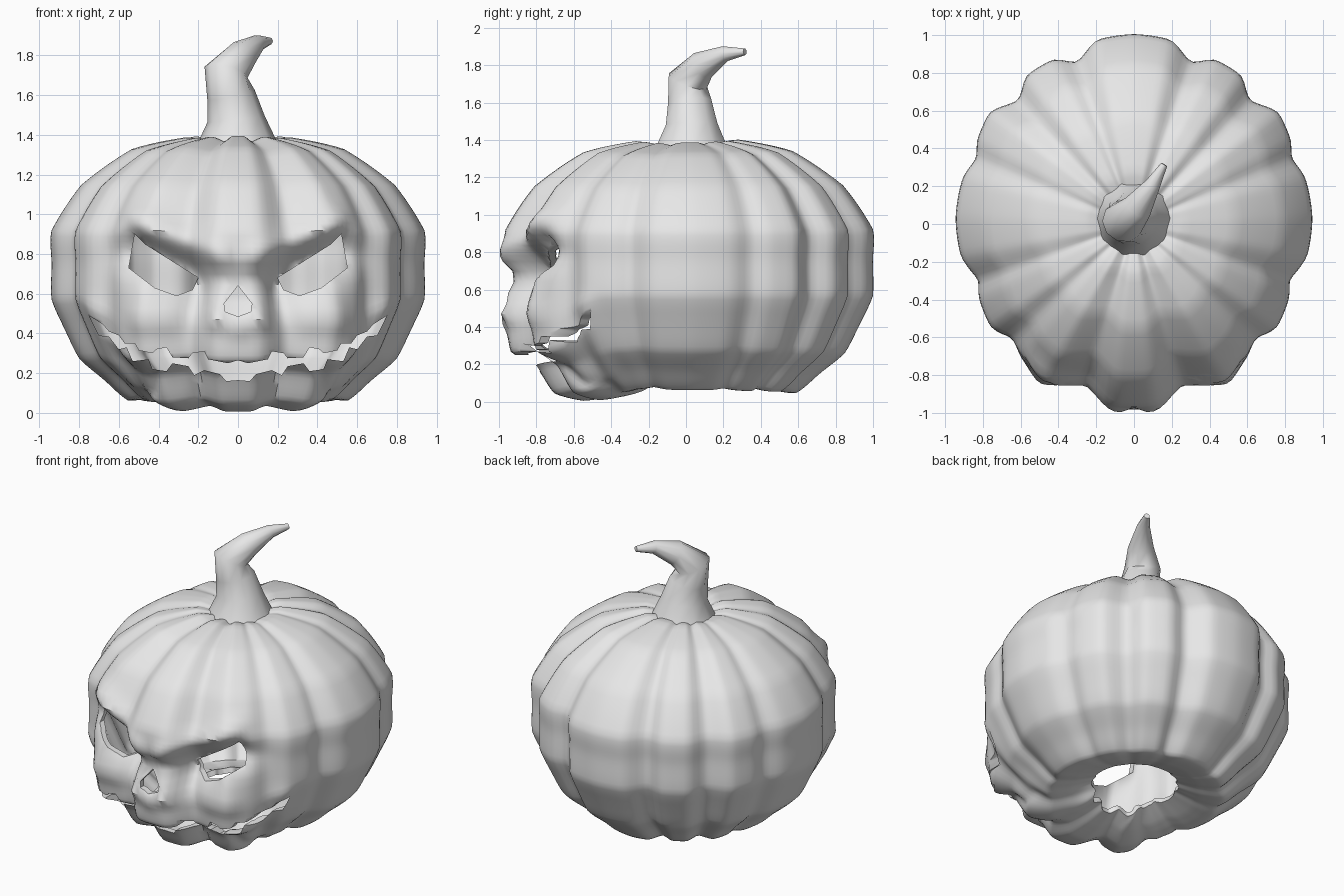
import bpy, bmesh, math
from mathutils import Vector

cube = bpy.data.objects.get("Cube")
if cube:
    bpy.data.objects.remove(cube, do_unlink=True)

grey = bpy.data.materials.new("plain_grey")
grey.use_nodes = True
grey.diffuse_color = (0.8, 0.8, 0.8, 1)
grey.node_tree.nodes["Principled BSDF"].inputs["Base Color"].default_value = (0.8, 0.8, 0.8, 1)


def make_object(name, bm):
    mesh = bpy.data.meshes.new(name)
    bm.to_mesh(mesh)
    bm.free()
    mesh.materials.append(grey)
    ob = bpy.data.objects.new(name, mesh)
    bpy.context.collection.objects.link(ob)
    return ob


def activate(ob):
    bpy.ops.object.select_all(action='DESELECT')
    ob.select_set(True)
    bpy.context.view_layer.objects.active = ob


def smoothstep(a, b, v):
    t = min(1, max(0, (v - a) / (b - a)))
    return t * t * (3 - 2 * t)


def spline(pts, steps):
    """Taut curve through 2D points: halfway between straight lines and Catmull-Rom."""
    out = []
    for i in range(len(pts) - 1):
        a, b, c, d = (Vector(pts[min(max(k, 0), len(pts) - 1)]) for k in range(i - 1, i + 3))
        for s in range(steps):
            t = s / steps
            curve = 0.5 * (2 * b + (c - a) * t + (2 * a - 5 * b + 4 * c - d) * t * t
                           + (3 * b - a - 3 * c + d) * t ** 3)
            out.append(b.lerp(c, t).lerp(curve, 0.5))
    return out + [Vector(pts[-1])]


# Lobed outline: (degrees from the back, radius), the same on both sides
LOBES = [(0, 1), (11.6, .99), (19.4, .895), (25.8, .966), (36, .966), (43, .885), (52, .962),
         (62.6, .935), (67, .895), (74.5, .934), (88, .94), (101, .927), (110, .868),
         (115, .904), (126, .93), (133, .88), (140, .93), (150, .955), (158, .89),
         (163.5, .85), (168, .90), (173, .965), (180, .965)]
# Profiles from the bottom hole to the stem: (radius factor, height)
TOP = [(1, .92), (.84, 1.15), (.57, 1.33), (.28, 1.39), (.13, 1.36)]
BACK = [(.29, .13), (.44, .08), (.59, .06), (.72, .165), (.85, .27), (.93, .42), (1, .57),
        (1, .75)] + TOP
FRONT = [(.28, .07), (.42, .03), (.57, .01), (.73, .05), (.83, .19), (.97, .27), (.99, .42),
         (1, .75)] + TOP
# Face relief strokes: start, end, width, amount
STROKES = [((.08, .79), (.5, .98), .06, .035),    # brow
           ((.22, .66), (.52, .81), .09, -.12),   # eye socket
           ((0, .67), (.1, .67), .045, -.055),    # nose bridge
           ((.11, .47), (.11, .47), .05, .04),    # nostril wing
           ((0, .46), (0, .44), .06, .03),        # nose tip
           ((.2, .52), (.2, .58), .05, -.03),     # nose side
           ((0, .57), (0, .54), .045, -.04),      # nose hollow
           ((.35, .47), (.48, .48), .08, .035),   # cheek
           ((.72, .50), (.74, .52), .05, .04),    # mouth corner
           ((.2, .06), (.2, .18), .03, -.03),     # chin creases
           ((.44, .10), (.42, .24), .03, -.03)]


def lobe_radius(deg):
    for (a, r), (b, s) in zip(LOBES, LOBES[1:]):
        if deg <= b:
            return r + (s - r) * (deg - a) / (b - a)
    return LOBES[-1][1]


def relief(x, z):
    p, total = Vector((abs(x), z)), 0
    for a, b, width, amount in STROKES:
        a, d = Vector(a), Vector(b) - Vector(a)
        t = 0 if d.length == 0 else min(1, max(0, (p - a).dot(d) / d.length_squared))
        total += amount * math.exp(-((p - a - d * t).length / width) ** 2)
    return total


# Pumpkin body
COLS = 180
radii = [lobe_radius(abs((j * 360 / COLS + 180) % 360 - 180)) for j in range(COLS)]
radii = [(radii[j - 1] + 3 * radii[j] + radii[(j + 1) % COLS]) / 5 for j in range(COLS)]
bm = bmesh.new()
rows = []
for pb, pf in zip(spline(BACK, 6), spline(FRONT, 6)):
    row = []
    for j, rad in enumerate(radii):
        deg = j * 360 / COLS
        t = math.radians(deg)
        w = smoothstep(118, 146, min(deg, 360 - deg))
        p, z = pb.lerp(pf, w)
        r = rad * p
        if w > 0:
            r += w * relief(r * math.sin(t), z)
        z += 0.25 * (rad - .95) * (z - .73) / .66
        row.append(bm.verts.new((r * math.sin(t), r * math.cos(t), z)))
    rows.append(row)
for lo, hi in zip(rows, rows[1:]):
    for j in range(COLS):
        k = (j + 1) % COLS
        bm.faces.new((lo[j], hi[j], hi[k], lo[k]))
body = make_object("pumpkin_body", bm)

# Openings for eyes, nose and mouth
eye = [(.52, .90), (.47, .85), (.20, .68), (.23, .62), (.31, .59), (.42, .63), (.55, .73)]
nose = [(0, .64), (-.07, .55), (-.065, .51), (0, .485), (.065, .51), (.07, .55)]
mouth = [(0, .265), (.05, .25), (.15, .27), (.17, .31), (.23, .30), (.25, .275), (.33, .28),
         (.36, .33), (.41, .32), (.43, .30), (.5, .315), (.52, .35), (.57, .35), (.6, .39),
         (.65, .41), (.68, .445), (.75, .49), (.7, .39), (.65, .385), (.6, .32), (.56, .33),
         (.53, .26), (.45, .27), (.43, .22), (.36, .21), (.33, .25), (.25, .235), (.22, .19),
         (.17, .215), (.09, .195), (.06, .16), (0, .165)]
mouth += [(-x, z) for x, z in reversed(mouth[1:-1])]
bm = bmesh.new()
for outline in (eye, [(-x, z) for x, z in eye], nose, mouth):
    face = bm.faces.new([bm.verts.new((x, -1.3, z)) for x, z in outline])
    back = bmesh.ops.extrude_face_region(bm, geom=[face])["geom"]
    bmesh.ops.translate(bm, vec=(0, .94, 0),
                        verts=[v for v in back if isinstance(v, bmesh.types.BMVert)])
bmesh.ops.recalc_face_normals(bm, faces=bm.faces)
cutter = make_object("face_cutter", bm)
cutter.hide_render = True

shell = body.modifiers.new("shell", 'SOLIDIFY')
shell.thickness = 0.035
shell.offset = -1
carve = body.modifiers.new("carve", 'BOOLEAN')
carve.object = cutter
carve.operation = 'DIFFERENCE'
carve.solver = 'EXACT'
activate(body)
bpy.ops.object.modifier_apply(modifier="shell")
bpy.ops.object.modifier_apply(modifier="carve")
bpy.data.objects.remove(cutter, do_unlink=True)
bpy.ops.object.shade_smooth_by_angle(angle=math.radians(45))

# Bent stem: ring centres and radii along its path
PATH = [((-.005, .03, 1.34), .21), ((-.01, .03, 1.48), .145), ((-.035, .02, 1.6), .122),
        ((-.06, .01, 1.715), .112), ((.02, .09, 1.80), .08), ((.10, .21, 1.862), .042),
        ((.16, .315, 1.872), .018)]
SIDES = 10
bm = bmesh.new()
rings = []
for i, (c, r) in enumerate(PATH):
    before, after = Vector(PATH[max(i - 1, 0)][0]), Vector(PATH[min(i + 1, len(PATH) - 1)][0])
    turn = Vector((0, 0, 1)).rotation_difference(after - before)
    rings.append([bm.verts.new(Vector(c) + turn @ Vector((r * math.cos(a), r * math.sin(a), 0)))
                  for a in (2 * math.pi * k / SIDES for k in range(SIDES))])
for lo, hi in zip(rings, rings[1:]):
    for k in range(SIDES):
        n = (k + 1) % SIDES
        bm.faces.new((lo[k], lo[n], hi[n], hi[k]))
bm.faces.new(rings[-1])
bm.faces.new(rings[0][::-1])
stem = make_object("stem", bm)
activate(stem)
bpy.ops.object.shade_smooth_by_angle(angle=math.radians(60))
